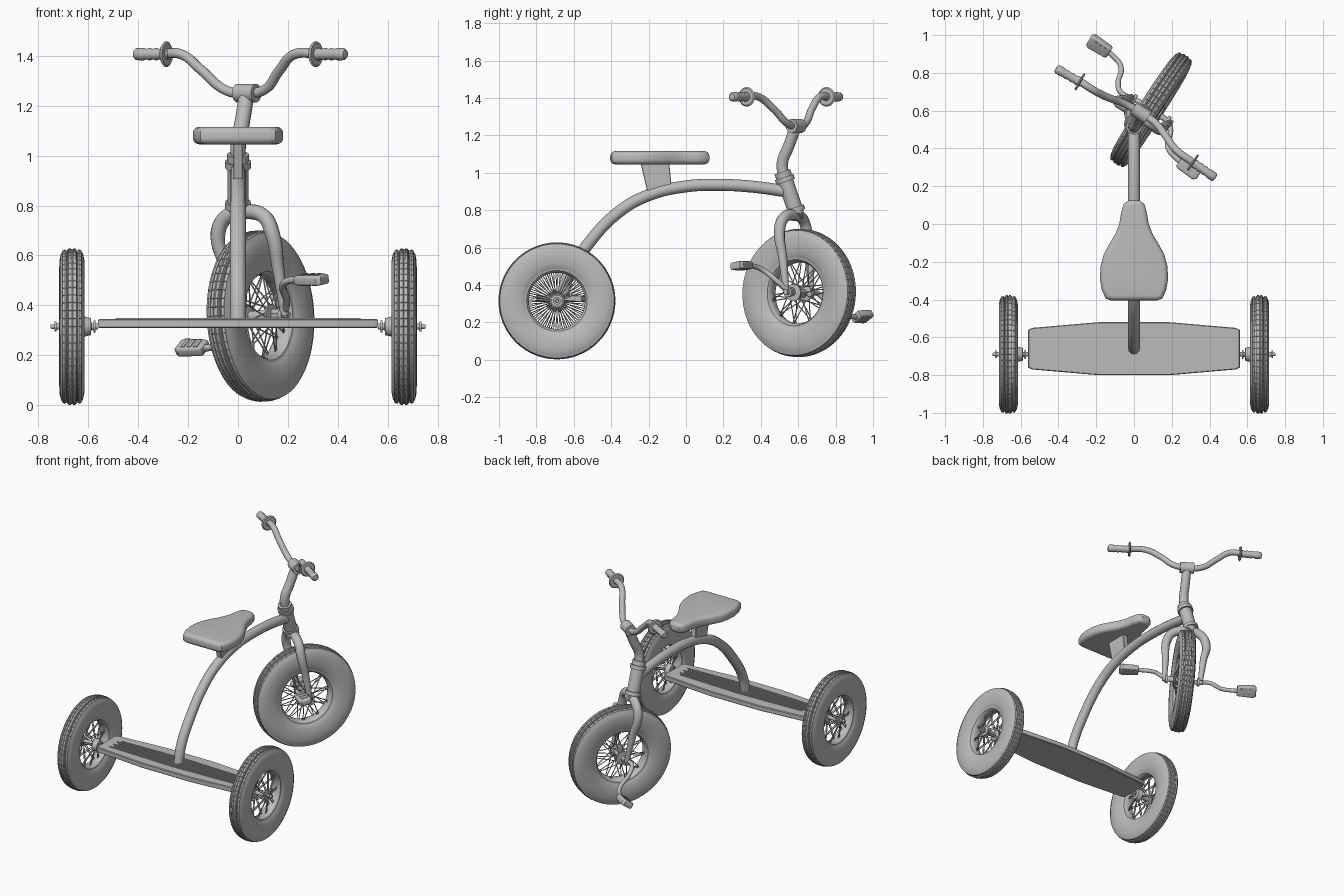
import bpy, bmesh, math
from mathutils import Matrix, Vector

cube = bpy.data.objects.get("Cube")
if cube:
    bpy.data.objects.remove(cube)

GREY = (0.5, 0.5, 0.5, 1)
grey = bpy.data.materials.new("plain grey")
grey.use_nodes = True
grey.diffuse_color = GREY
grey.node_tree.nodes["Principled BSDF"].inputs["Base Color"].default_value = GREY


def finish(ob, smooth=True):
    bpy.ops.object.select_all(action='DESELECT')
    ob.select_set(True)
    bpy.context.view_layer.objects.active = ob
    if ob.type == 'CURVE':
        bpy.ops.object.convert(target='MESH')
        ob = bpy.context.object
    ob.data.materials.clear()
    ob.data.materials.append(grey)
    if smooth:
        bpy.ops.object.shade_smooth_by_angle(angle=math.radians(35))
    return ob


def from_bmesh(name, bm, matrix=Matrix(), smooth=True):
    bmesh.ops.recalc_face_normals(bm, faces=bm.faces)
    me = bpy.data.meshes.new(name)
    bm.to_mesh(me)
    bm.free()
    ob = bpy.data.objects.new(name, me)
    bpy.context.collection.objects.link(ob)
    ob.matrix_world = matrix
    return finish(ob, smooth)


def frame(origin, axis, up=(0, 0, 1)):
    """Matrix whose local x runs along axis."""
    x = Vector(axis).normalized()
    y = Vector(up).cross(x).normalized()
    m = Matrix((x, y, x.cross(y))).transposed().to_4x4()
    m.translation = origin
    return m


def lathe(name, profile, matrix, steps=32, closed=False, tread=0):
    """Turn (along, radius) points round local x."""
    bm = bmesh.new()
    vs = [bm.verts.new((a, 0, r)) for a, r in profile]
    es = [bm.edges.new(p) for p in zip(vs, vs[1:])]
    if closed:
        es.append(bm.edges.new((vs[-1], vs[0])))
    bmesh.ops.spin(bm, geom=vs + es, cent=(0, 0, 0), axis=(1, 0, 0),
                   angle=math.tau, steps=steps)
    bmesh.ops.remove_doubles(bm, verts=bm.verts, dist=1e-4)
    if tread:
        bmesh.ops.recalc_face_normals(bm, faces=bm.faces)
        blocks = [f for f in bm.faces if f.calc_center_median().yz.length > tread]
        bmesh.ops.inset_individual(bm, faces=blocks, thickness=0.002, depth=0.003)
    return from_bmesh(name, bm, matrix)


def tube(name, points, radius, radii=None):
    cu = bpy.data.curves.new(name, 'CURVE')
    cu.dimensions = '3D'
    cu.bevel_depth, cu.bevel_resolution, cu.resolution_u = radius, 4, 8
    cu.use_fill_caps = True
    sp = cu.splines.new('BEZIER')
    sp.bezier_points.add(len(points) - 1)
    for i, (bp, co) in enumerate(zip(sp.bezier_points, points)):
        bp.co = co
        bp.handle_left_type = bp.handle_right_type = 'AUTO'
        bp.radius = radii[i] if radii else 1
    ob = bpy.data.objects.new(name, cu)
    bpy.context.collection.objects.link(ob)
    return finish(ob)


def rod(name, a, b, radius):
    a, b = Vector(a), Vector(b)
    n = (b - a).length
    return lathe(name, [(0, 0), (0, radius), (n, radius), (n, 0)], frame(a, b - a), 24)


def prism(name, outline, matrix, depth, bevel=0.0, segments=3):
    """Extrude a flat outline along local z and round its rims."""
    bm = bmesh.new()
    face = bm.faces.new([bm.verts.new((x, y, 0)) for x, y in outline])
    top = bmesh.ops.extrude_face_region(bm, geom=[face])["geom"]
    bmesh.ops.translate(bm, vec=(0, 0, depth),
                        verts=[v for v in top if isinstance(v, bmesh.types.BMVert)])
    if bevel:
        rims = [e for e in bm.edges if abs(e.verts[0].co.z - e.verts[1].co.z) < 1e-5]
        bmesh.ops.bevel(bm, geom=rims, offset=bevel, segments=segments,
                        profile=0.5, affect='EDGES')
    return from_bmesh(name, bm, matrix)


# Wheels: ribbed tyre, rim and crossed spokes
half_tyre = [(.028, .160), (.038, .172), (.047, .20), (.051, .235), (.050, .265),
             (.045, .290), (.038, .302), (.026, .307), (.024, .299), (.017, .299),
             (.015, .310), (.003, .310), (.002, .300)]
half_rim = [(.034, .177), (.038, .172), (.036, .162), (.028, .155), (.012, .150)]


def mirrored(half):
    return half + [(-a, r) for a, r in reversed(half)]


def wheel(name, matrix, flange, spread, lean):
    lathe(name + "_tyre", mirrored(half_tyre), matrix, 60, True, tread=.3025)
    lathe(name + "_rim", mirrored(half_rim), matrix, 60, True)
    bm = bmesh.new()
    count = 20
    for side in (-1, 1):
        for i in range(count):
            t = math.tau * (i + side / 4) / count
            t2 = t + lean * (1 if i % 2 else -1)
            a = Vector((side * spread, flange * math.cos(t), flange * math.sin(t)))
            b = Vector((side * .01, .154 * math.cos(t2), .154 * math.sin(t2)))
            m = frame((a + b) / 2, b - a, (1, 0, 0)) @ Matrix.Rotation(math.pi / 2, 4, 'Y')
            bmesh.ops.create_cone(bm, segments=5, radius1=.0028, radius2=.0028,
                                  depth=(b - a).length, matrix=m)
    from_bmesh(name + "_spokes", bm, matrix)


rear_hub = [(-.105, 0), (-.105, .012), (-.094, .012), (-.094, .024), (-.086, .024),
            (-.086, .013), (-.078, .013), (-.076, .034), (-.066, .036), (-.045, .042),
            (-.038, .016), (.038, .016), (.040, .032), (.048, .032), (.050, .012),
            (.062, .012), (.062, .02), (.070, .02), (.070, .010), (.085, .008), (.085, 0)]
for side, label in ((1, "left"), (-1, "right")):
    m = frame((side * .665, -.69, .315), (side, 0, 0))
    wheel("rear_%s_wheel" % label, m, .036, .042, .12)
    lathe("rear_%s_hub" % label, rear_hub, m)

right = Vector((.84, -.54, .04)).normalized()
forward = Vector((.54, .84, 0)).normalized()
front = frame((.09, .605, .357), right)
wheel("front_wheel", front @ Matrix.Scale(1.095, 4), .04, .045, .45)
half_hub = [(.135, 0), (.135, .014), (.115, .014), (.115, .026), (.098, .026),
            (.098, .014), (.060, .016), (.058, .046), (.050, .046), (.046, .022)]
lathe("front_hub", mirrored(half_hub), front)

# Rear step with long ribs
quarter = [(.56, .10), (.54, .11), (.19, .14)]
deck = quarter + [(-x, y) for x, y in reversed(quarter)]
deck += [(-x, -y) for x, y in deck]
prism("rear_step", deck, Matrix.Translation((0, -.66, .31)), .035, .004, 1)
for i in range(6):
    y = (i - 2.5) * .026
    w = .49 - .02 * (i % 2)
    rib = [(-w, y * .8 - .003), (0, y - .006), (w, y * .8 - .003),
           (w, y * .8 + .003), (0, y + .006), (-w, y * .8 + .003)]
    prism("step_rib", rib, Matrix.Translation((0, -.665, .345)), .005)

# Arched frame tube, head tube and stem
tube("frame_tube", [(0, -.66, .33), (0, -.63, .45), (0, -.53, .61), (0, -.36, .79),
                    (0, -.2, .88), (0, 0, .927), (0, .18, .935), (0, .36, .925),
                    (0, .54, .90)], .032)
low, high = Vector((0, .588, .79)), Vector((0, .522, .985))
axis = (high - low).normalized()
rod("head_tube", low, high, .042)
for name, at, r in (("lower_collar", low, .052), ("upper_collar", high - axis * .035, .052),
                    ("lock_ring", high - axis * .005, .044)):
    rod(name, at, at + axis * .026, r)
tube("stem", [(0, .528, .96), (.002, .515, 1.05), (.018, .548, 1.14), (.034, .585, 1.24)], .031)
rod("bar_clamp", (-.003, .614, 1.25), (.073, .563, 1.25), .037)

# Fork
fork_path = [(.187, .535, .36), (.162, .518, .54), (.137, .50, .69), (.105, .52, .755),
             (.03, .574, .775), (-.045, .622, .755), (-.08, .645, .69),
             (-.047, .66, .54), (-.012, .67, .36)]
tube("fork", fork_path, .03, [.55, .8, 1, 1, 1, 1, 1, .8, .55])
rod("fork_crown", (.022, .582, .765), low + axis * .01, .043)

# Handlebar, grips and guards
bar = [(-.30, .765, 1.408), (-.225, .715, 1.405), (-.15, .675, 1.345), (-.05, .637, 1.262),
       (.035, .588, 1.25), (.108, .54, 1.265), (.165, .47, 1.34), (.225, .39, 1.405),
       (.325, .318, 1.408)]
tube("handlebar", bar, .02)
grip = [(0, 0), (0, .021), (.03, .025), (.045, .021), (.06, .025), (.075, .021),
        (.09, .025), (.105, .021), (.12, .025), (.15, .024), (.158, .018), (.16, 0)]
guard = [(-.006, 0), (-.006, .045), (0, .052), (.006, .045), (.006, 0)]
for label, at, way in (("left", (.30, .333, 1.406), (.82, -.56, 0)),
                       ("right", (-.275, .745, 1.406), (-.88, .5, 0))):
    m = frame(at, way)
    lathe(label + "_grip", grip, m, 24)
    lathe(label + "_grip_guard", guard, m @ Matrix.Translation((.014, 0, 0)))

# Cranks and pedals, opposite each other about the hub
middle = Vector((.055, .62, .367))
crank = [Vector(p) for p in ((-.03, .67, .362), (-.072, .70, .358), (-.084, .745, .32),
                             (-.07, .835, .25), (-.115, .893, .231), (-.20, .952, .231))]
pedal = [(-.06, -.03), (-.045, -.036), (.05, -.042), (.068, -.03),
         (.068, .03), (.05, .042), (-.045, .036), (-.06, .03)]
for label, sign, tilt in (("right", 1, -35), ("left", -1, 8)):
    path = [middle + (p - middle) * sign for p in crank]
    tube(label + "_crank", path, .014)
    at = middle + (Vector((-.18, .94, .231)) - middle) * sign
    m = frame(at, -right.xy.to_3d() * sign) @ Matrix.Rotation(math.radians(tilt), 4, 'X')
    prism(label + "_pedal", pedal, m @ Matrix.Translation((0, 0, -.02)), .04, .01)
    for x in (-.03, 0, .03):
        strip = [(x - .008, -.025), (x + .008, -.025), (x + .008, .025), (x - .008, .025)]
        prism(label + "_pedal_tread", strip, m @ Matrix.Translation((0, 0, -.023)), .046)

# Saddle and its bracket
half_seat = [(.03, .125), (.055, .105), (.068, .06), (.078, 0), (.10, -.055), (.13, -.105),
             (.16, -.16), (.176, -.22), (.181, -.29), (.17, -.35), (.15, -.395), (.12, -.405)]
seat = half_seat + [(-x, y) for x, y in reversed(half_seat)]
prism("saddle", seat, Matrix.Translation((0, 0, 1.045)), .07, .026, 5)
side_on = Matrix(((0, 0, 1, -.019), (1, 0, 0, 0), (0, 1, 0, 0), (0, 0, 0, 1)))
prism("saddle_bracket", [(-.245, 1.06), (-.2, .87), (-.075, .90), (-.09, 1.06)], side_on, .038, .003, 1)
